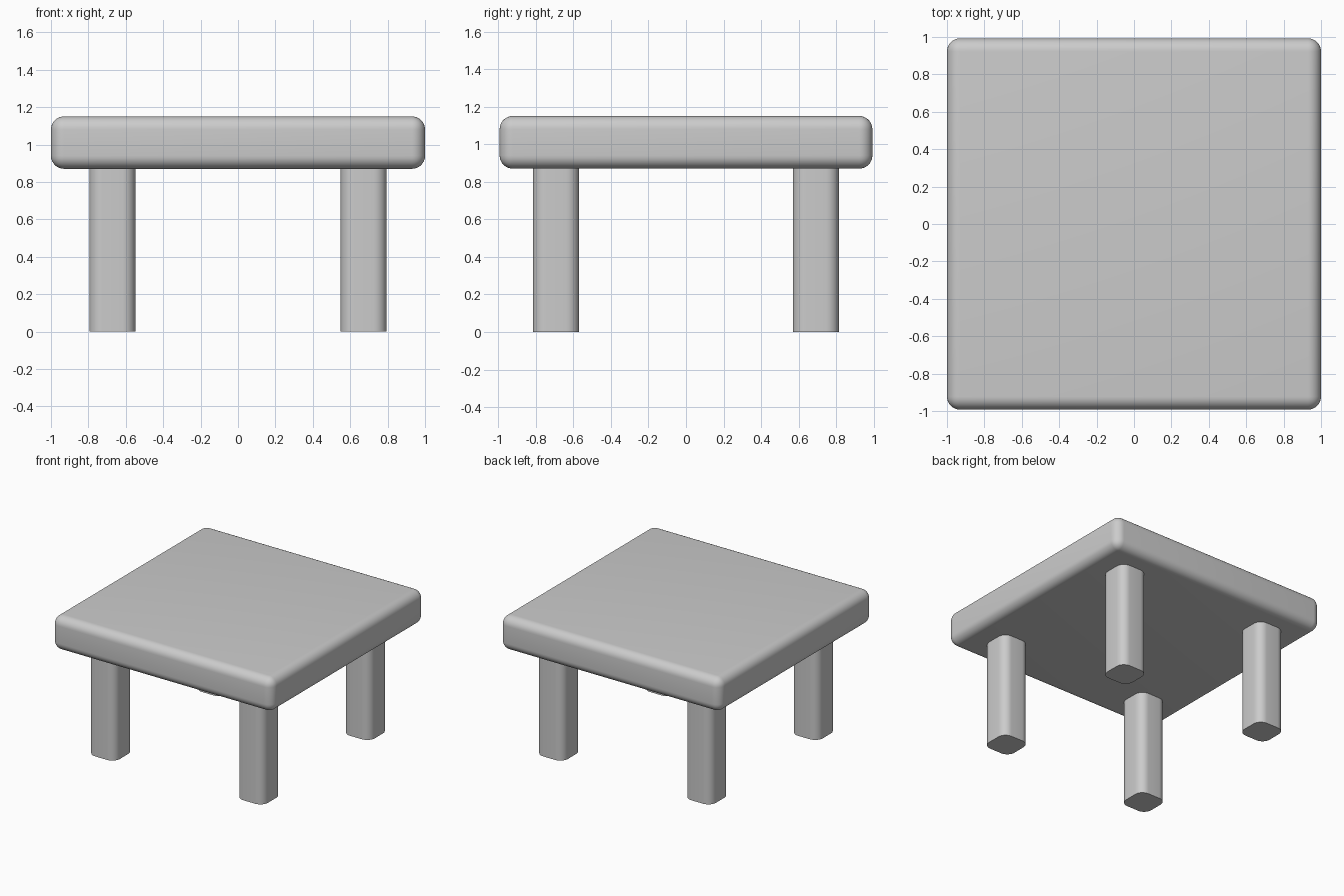
import bpy, bmesh

if "Cube" in bpy.data.objects:
    bpy.data.objects.remove(bpy.data.objects["Cube"])

BEVEL = 0.07


def rounded_box(name, size, centre, vertical_only=False):
    """Box with rounded edges; optionally only the upright edges are rounded."""
    bm = bmesh.new()
    bmesh.ops.create_cube(bm, size=1)
    bmesh.ops.scale(bm, vec=size, verts=bm.verts)
    edges = [e for e in bm.edges if not vertical_only
             or abs(e.verts[0].co.z - e.verts[1].co.z) > 0.01]
    bmesh.ops.bevel(bm, geom=edges, offset=BEVEL, segments=8,
                    profile=0.5, affect='EDGES', clamp_overlap=True)
    mesh = bpy.data.meshes.new(name)
    bm.to_mesh(mesh)
    bm.free()
    obj = bpy.data.objects.new(name, mesh)
    obj.location = centre
    bpy.context.collection.objects.link(obj)
    bpy.ops.object.select_all(action='DESELECT')
    obj.select_set(True)
    bpy.context.view_layer.objects.active = obj
    bpy.ops.object.shade_smooth_by_angle()
    return obj


# Thick cushioned slab
rounded_box("table_top", (2.0, 1.985, 0.28), (0, 0, 1.01))

# Four upright legs, flat at the foot, slightly let into the slab
LEG_HEIGHT = 0.89
for side, sx in (("left", -1), ("right", 1)):
    for end, sy in (("front", -1), ("back", 1)):
        rounded_box(f"{end}_{side}_leg", (0.246, 0.246, LEG_HEIGHT),
                    (sx * 0.672, sy * 0.692, LEG_HEIGHT / 2), vertical_only=True)
